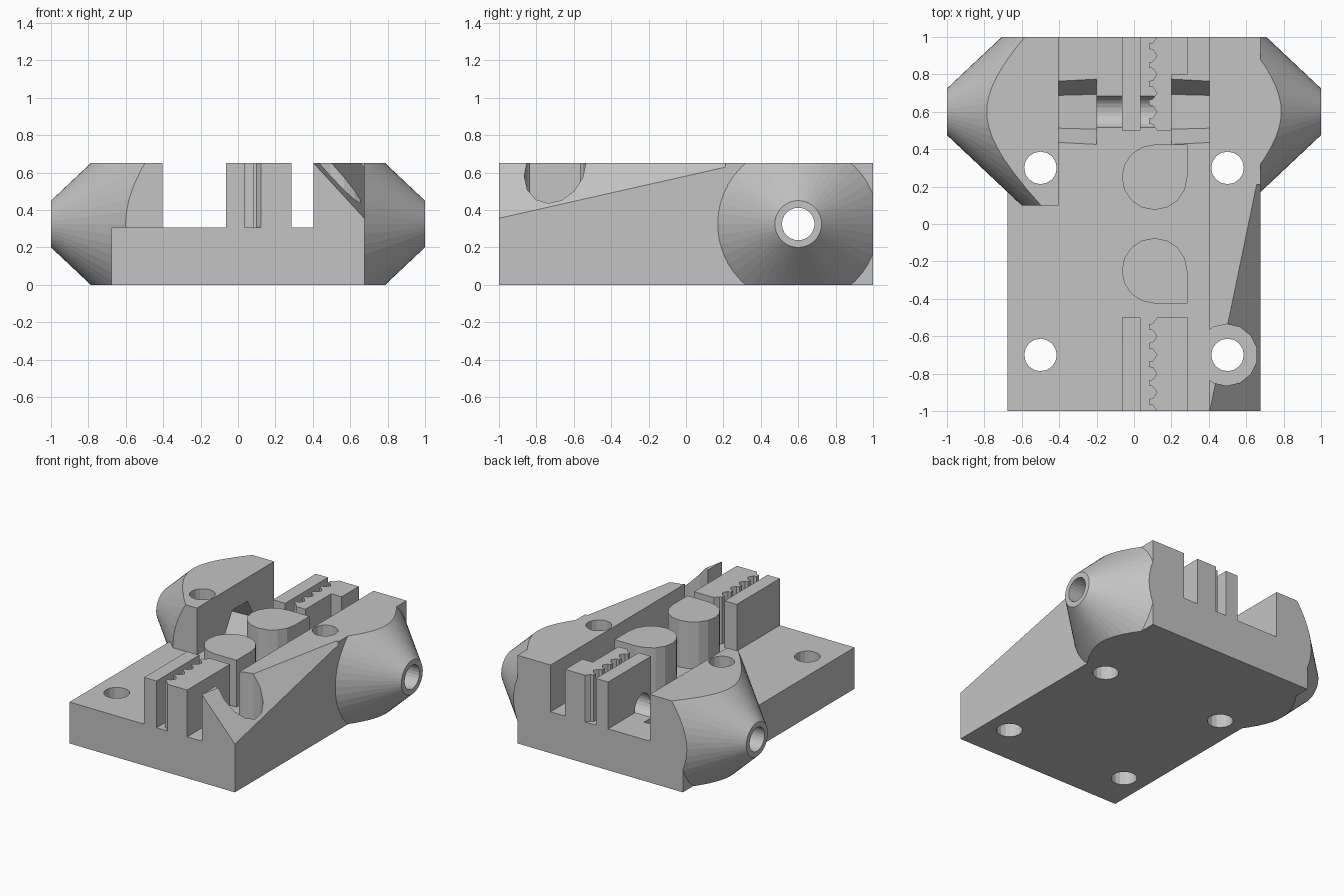
import bpy, bmesh, math
from mathutils import Matrix

cube = bpy.data.objects.get("Cube")
if cube:
    bpy.data.objects.remove(cube, do_unlink=True)

grey = bpy.data.materials.new("plain_grey")
grey.use_nodes = True
colour = (0.55, 0.55, 0.55, 1)
grey.diffuse_color = colour
grey.node_tree.nodes["Principled BSDF"].inputs["Base Color"].default_value = colour

TOP, FLOOR, WALL, SIDE = 0.65, 0.305, 0.405, 0.675
AXLE_Y, AXLE_Z = 0.6, 0.325


def finish(name, bm):
    bmesh.ops.recalc_face_normals(bm, faces=bm.faces)
    mesh = bpy.data.meshes.new(name)
    bm.to_mesh(mesh)
    bm.free()
    mesh.materials.append(grey)
    obj = bpy.data.objects.new(name, mesh)
    bpy.context.collection.objects.link(obj)
    return obj


def prism(name, points, lo, hi, axis="z"):
    """Extrude a 2D outline along z, or an x-z outline along y."""
    bm = bmesh.new()
    place = (lambda a, b, h: (a, b, h)) if axis == "z" else (lambda a, b, h: (a, h, b))
    face = bm.faces.new([bm.verts.new(place(a, b, lo)) for a, b in points])
    ext = bmesh.ops.extrude_face_region(bm, geom=[face])
    verts = [v for v in ext["geom"] if isinstance(v, bmesh.types.BMVert)]
    bmesh.ops.translate(bm, verts=verts, vec=place(0, 0, hi - lo))
    return finish(name, bm)


def box(name, x0, x1, y0, y1, z0, z1):
    return prism(name, [(x0, y0), (x1, y0), (x1, y1), (x0, y1)], z0, z1)


def cone_between(name, x0, x1, r0, r1, sides):
    """Cone or cylinder on the cross axle, from x0 to x1."""
    bm = bmesh.new()
    turn = Matrix.Rotation(math.copysign(math.pi / 2, x1 - x0), 4, "Y")
    bmesh.ops.create_cone(bm, cap_ends=True, segments=sides, radius1=r0, radius2=r1,
                          depth=abs(x1 - x0),
                          matrix=Matrix.Translation(((x0 + x1) / 2, AXLE_Y, AXLE_Z)) @ turn)
    return finish(name, bm)


def upright(name, x, y, r, z0, z1, sides):
    bm = bmesh.new()
    bmesh.ops.create_cone(bm, cap_ends=True, segments=sides, radius1=r, radius2=r,
                          depth=z1 - z0, matrix=Matrix.Translation((x, y, (z0 + z1) / 2)))
    return finish(name, bm)


def combine(obj, other, operation):
    mod = obj.modifiers.new("combine", "BOOLEAN")
    mod.operation, mod.solver, mod.object = operation, "EXACT", other
    bpy.context.view_layer.objects.active = obj
    bpy.ops.object.modifier_apply(modifier=mod.name)
    bpy.data.objects.remove(other, do_unlink=True)


# Base plate with the long right-hand wall
body = prism("clamp_body", [(-SIDE, 0), (SIDE, 0), (SIDE, TOP), (WALL, TOP),
                            (WALL, FLOOR), (-SIDE, FLOOR)], -1, 1, "y")

# Conical side bosses, trimmed to the body height
for s in (-1, 1):
    boss = cone_between("side_boss", s * 0.3, s, 0.783, 0.125, 48)
    x0, x1 = sorted((s * WALL, s * 1.1))
    combine(boss, box("boss_trim", x0, x1, 0.1, 1, 0, TOP), "INTERSECT")
    combine(body, boss, "UNION")

# Belt clamps: smooth rail and toothed rail at each end
for start in (-1, 0.5):
    combine(body, box("smooth_rail", -0.065, 0.035, start, start + 0.5, 0.2, TOP), "UNION")
    teeth = [(0.285, start + 0.5), (0.285, start)]
    for i in range(5):
        y = start + 0.05 + i * 0.1
        teeth += [(0.123, y - 0.05), (0.1, y - 0.018), (0.08, y - 0.014),
                  (0.08, y + 0.014), (0.1, y + 0.018)]
    teeth.append((0.123, start + 0.5))
    combine(body, prism("toothed_rail", teeth, 0.2, TOP), "UNION")

# Belt posts: round with one square outer corner
for s in (-1, 1):
    r, arc = 0.175, []
    for i in range(13):
        a = math.radians(90 + 22.5 * i)
        arc.append((0.11 + r * math.cos(a), s * (0.25 + r * math.sin(a))))
    arc.append((0.11 + r, s * (0.25 + r)))
    combine(body, prism("belt_post", arc, 0.2, TOP), "UNION")

# Sloped relief on the right wall
bm = bmesh.new()
for y in (-1.1, 0.21):
    edge = WALL + 0.207 * (y + 1)
    for dx, dz in ((-0.2, 0.218), (0.5, -0.545), (0.5, 0.218)):
        bm.verts.new((edge + dx, y, TOP + dz))
bmesh.ops.convex_hull(bm, input=bm.verts)
combine(body, finish("slope_cutter", bm), "DIFFERENCE")

# Screw head pocket and rail notch, both down to the floor
combine(body, upright("pocket_cutter", 0.495, -0.7, 0.165, FLOOR, 1, 14), "DIFFERENCE")
combine(body, box("notch_cutter", 0.2, 0.34, 0.45, 0.8, FLOOR, 1), "DIFFERENCE")

# Hexagonal nut recesses and the cross axle bore
for s in (-1, 1):
    combine(body, cone_between("nut_cutter", s * 0.2, s * 0.6, 0.186, 0.165, 6), "DIFFERENCE")
combine(body, cone_between("bore_cutter", -1.1, 1.1, 0.087, 0.087, 24), "DIFFERENCE")

# Four vertical screw holes
for x in (-0.5, 0.5):
    for y in (-0.7, 0.3):
        combine(body, upright("hole_cutter", x, y, 0.087, -0.1, 1, 16), "DIFFERENCE")
